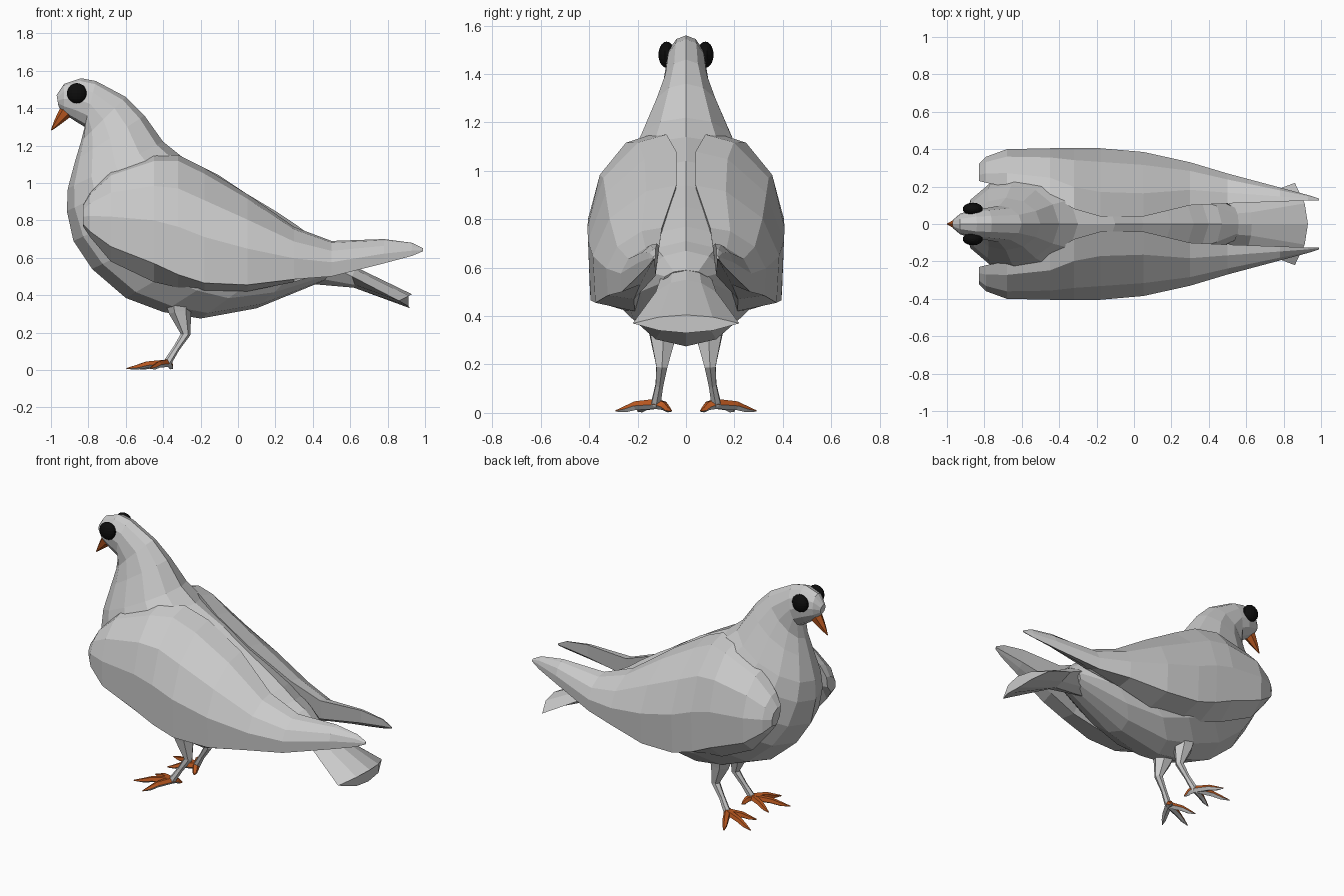
import bpy, bmesh, math
from mathutils import Vector

cube = bpy.data.objects.get("Cube")
if cube:
    bpy.data.objects.remove(cube)


def material(name, rgb):
    m = bpy.data.materials.new(name)
    m.use_nodes = True
    m.diffuse_color = (*rgb, 1)
    bsdf = m.node_tree.nodes["Principled BSDF"]
    bsdf.inputs["Base Color"].default_value = (*rgb, 1)
    bsdf.inputs["Roughness"].default_value = 0.8
    return m


GREY = material("feather grey", (0.60, 0.60, 0.60))
ORANGE = material("beak orange", (0.50, 0.10, 0.015))
BLACK = material("eye black", (0.004, 0.004, 0.004))


def finish(bm, name, mats, mirror=False, rule=None):
    bmesh.ops.recalc_face_normals(bm, faces=bm.faces)
    bm.normal_update()
    if rule:
        for f in bm.faces:
            f.material_index = rule(f)
    me = bpy.data.meshes.new(name)
    bm.to_mesh(me)
    bm.free()
    for m in mats:
        me.materials.append(m)
    ob = bpy.data.objects.new(name, me)
    bpy.context.collection.objects.link(ob)
    if mirror:
        mod = ob.modifiers.new("Mirror", "MIRROR")
        mod.use_axis = (False, True, False)
        mod.use_mirror_merge = False


def loft(bm, rings):
    """Skin a row of equal-sized rings and cap both ends."""
    vs = [[bm.verts.new(p) for p in r] for r in rings]
    n = len(vs[0])
    for a, b in zip(vs, vs[1:]):
        for i in range(n):
            j = (i + 1) % n
            bm.faces.new((a[i], a[j], b[j], b[i]))
    bm.faces.new(vs[0][::-1])
    bm.faces.new(vs[-1])


def tube(bm, path, radii, n=5):
    """Tapered tube with rings square to the path."""
    pts = [Vector(p) for p in path]
    rings = []
    for i, (p, r) in enumerate(zip(pts, radii)):
        d = (pts[min(i + 1, len(pts) - 1)] - pts[max(i - 1, 0)]).normalized()
        u = d.cross(Vector((0.03, 1, 0))).normalized()
        v = d.cross(u)
        rings.append([p + r * (math.cos(t) * u + math.sin(t) * v)
                      for t in (2 * math.pi * k / n for k in range(n))])
    loft(bm, rings)


def oval(tx, tz, bx, bz, w, n=12):
    """Slanted oval between a top point and a bottom point."""
    ring = []
    for k in range(n):
        t = 2 * math.pi * k / n
        f = (1 + math.cos(t)) / 2
        ring.append((bx + (tx - bx) * f, w * math.sin(t), bz + (tz - bz) * f))
    return ring


def wing_ring(x, yi, yo, zt, zl, zb):
    """Wing section: rounded shoulder, flat flank, hard lower edge, tucked underside."""
    w, h = yo - yi, zt - zl
    return [(x, yi, zt), (x, yi + 0.36 * w, zt - 0.05 * h),
            (x, yi + 0.8 * w, zl + 0.72 * h), (x, yo, zl + 0.4 * h),
            (x, yo - 0.03 * w, zl), (x, yi + 0.5 * w, zb),
            (x, yi + 0.1 * w, zl + 0.35 * h)]


# Body, head and neck: top x, top z, bottom x, bottom z, half width
SECTIONS = [
    (-0.97, 1.47, -0.96, 1.41, 0.025), (-0.93, 1.53, -0.93, 1.37, 0.055),
    (-0.84, 1.56, -0.87, 1.33, 0.08), (-0.76, 1.545, -0.82, 1.30, 0.085),
    (-0.60, 1.46, -0.84, 1.22, 0.098), (-0.50, 1.36, -0.87, 1.12, 0.14),
    (-0.40, 1.22, -0.91, 0.97, 0.21), (-0.30, 1.14, -0.915, 0.85, 0.26),
    (-0.10, 1.04, -0.88, 0.69, 0.31), (0.05, 0.94, -0.78, 0.54, 0.33),
    (0.20, 0.85, -0.60, 0.385, 0.32), (0.32, 0.77, -0.40, 0.31, 0.30),
    (0.40, 0.71, -0.20, 0.275, 0.25), (0.47, 0.67, 0.10, 0.33, 0.19),
    (0.56, 0.59, 0.48, 0.485, 0.10),
]
bm = bmesh.new()
loft(bm, [oval(*s) for s in SECTIONS])
finish(bm, "body", [GREY])

# Tail fan: x centre, x corner, half width, top z, corner z, bottom z
bm = bmesh.new()
rings = []
for xc, xo, w, zt, zc, zb in [(0.40, 0.40, 0.09, 0.68, 0.60, 0.46),
                              (0.63, 0.61, 0.125, 0.55, 0.50, 0.44),
                              (0.93, 0.86, 0.22, 0.405, 0.37, 0.33)]:
    xm, h = (xc * 3 + xo) / 4, w * 0.5
    top, low = (zt * 3 + zc) / 4, (zb * 3 + zc) / 4
    rings.append([(xc, 0, zt), (xm, h, top), (xo, w, zc), (xm, h, low),
                  (xc - 0.01, 0, zb), (xm, -h, low), (xo, -w, zc), (xm, -h, top)])
loft(bm, rings)
finish(bm, "tail", [GREY])

# Folded wings: x, inner y, outer y, top z, lower edge z, underside z
STATIONS = [
    (-0.83, 0.23, 0.32, 0.88, 0.78, 0.77), (-0.79, 0.22, 0.36, 0.95, 0.74, 0.71),
    (-0.68, 0.20, 0.40, 1.06, 0.66, 0.58), (-0.45, 0.16, 0.405, 1.145, 0.57, 0.47),
    (-0.32, 0.08, 0.407, 1.15, 0.51, 0.44), (-0.18, 0.04, 0.405, 1.08, 0.465, 0.415),
    (0.05, 0.04, 0.385, 0.94, 0.455, 0.42), (0.30, 0.10, 0.33, 0.765, 0.485, 0.47),
    (0.50, 0.11, 0.27, 0.69, 0.50, 0.53), (0.78, 0.12, 0.195, 0.70, 0.57, 0.59),
    (0.93, 0.125, 0.155, 0.68, 0.61, 0.62), (0.99, 0.125, 0.136, 0.65, 0.635, 0.635),
]
bm = bmesh.new()
loft(bm, [wing_ring(*s) for s in STATIONS])
finish(bm, "wings", [GREY], mirror=True)

# Legs: feathered thigh narrowing to a thin shank
bm = bmesh.new()
tube(bm, [(-0.31, .09, .38), (-0.31, .095, .31), (-0.28, .10, .19),
          (-0.33, .11, .115), (-0.38, .125, .035)],
     [0.085, 0.06, 0.026, 0.018, 0.022], 6)
finish(bm, "legs", [GREY], mirror=True)

# Toes: orange above, grey soles
bm = bmesh.new()
for tx, ty in [(-0.47, .29), (-0.595, .20), (-0.54, .06), (-0.35, .06)]:
    a, b = Vector((-0.38, .125, .038)), Vector((tx, ty, .008))
    mid = a.lerp(b, 0.5)
    mid.z = 0.03
    tube(bm, [a, mid, a.lerp(b, 0.75), b], [0.022, 0.019, 0.014, 0.003])
for v in bm.verts:
    v.co.z = max(v.co.z, 0.0)
finish(bm, "toes", [ORANGE, GREY], mirror=True,
       rule=lambda f: 1 if f.normal.z < -0.2 else 0)

# Beak: hooked cone pointing forward and down
bm = bmesh.new()
tube(bm, [(-0.895, 0, 1.405), (-0.925, 0, 1.375), (-0.965, 0, 1.325), (-0.998, 0, 1.282)],
     [0.04, 0.036, 0.02, 0.003], 6)
finish(bm, "beak", [ORANGE])

# Eyes: flattened balls on the sides of the head
bm = bmesh.new()
bmesh.ops.create_uvsphere(bm, u_segments=14, v_segments=10, radius=1)
for v in bm.verts:
    v.co = (-0.862 + v.co.x * 0.054, 0.08 + v.co.y * 0.034, 1.48 + v.co.z * 0.054)
finish(bm, "eyes", [BLACK], mirror=True)
